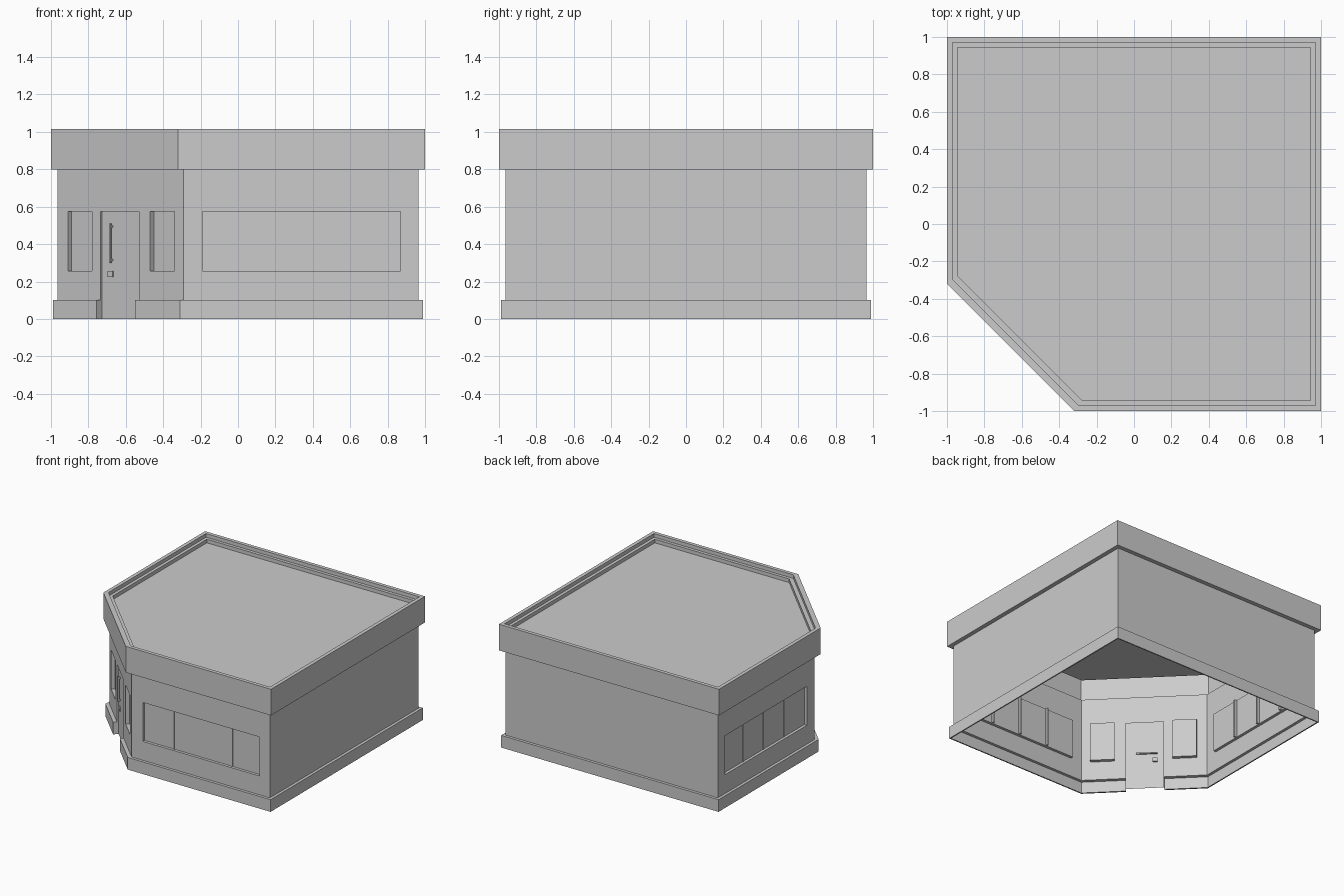
import bpy, bmesh
from mathutils import Vector

cube = bpy.data.objects.get("Cube")
if cube:
    bpy.data.objects.remove(cube)

grey = bpy.data.materials.new("plain_grey")
grey.use_nodes = True
COLOUR = (0.6, 0.6, 0.6, 1)
grey.diffuse_color = COLOUR
grey.node_tree.nodes["Principled BSDF"].inputs["Base Color"].default_value = COLOUR

# Insets from the outermost outline
PLINTH, WALL, DOOR, GLASS = 0.012, 0.035, 0.045, 0.058
ROWS = [0, 0.1, 0.255, 0.575, 0.8]
CHAMFER, FRONT, RIGHT, BACK, LEFT = range(5)


def ring(inset):
    """Corner-cut square footprint, counter-clockwise."""
    r, c = 1 - inset, -0.32 + 0.8 * inset
    return [Vector(p) for p in ((-r, c), (c, -r), (r, -r), (r, r), (-r, r))]


def span(side, inset):
    pts = ring(inset)
    return pts[side], pts[(side + 1) % 5]


def fraction(side, value):
    """Turn an x (or y on the left side) coordinate into a place along the wall."""
    a, b = span(side, WALL)
    axis = 1 if side == LEFT else 0
    return (value - a[axis]) / (b[axis] - a[axis])


def at(side, t, inset, z):
    a, b = span(side, inset)
    if 0 < t < 1:
        p, q = span(side, WALL)
        d = b - a
        t = (p.lerp(q, t) - a).dot(d) / d.length_squared
    x, y = a.lerp(b, t)
    return (x, y, z)


def make(name, polygons, fix_normals=True):
    bm = bmesh.new()
    for poly in polygons:
        bm.faces.new([bm.verts.new(p) for p in poly])
    bmesh.ops.remove_doubles(bm, verts=bm.verts, dist=0.0001)
    if fix_normals:
        bmesh.ops.recalc_face_normals(bm, faces=bm.faces)
    mesh = bpy.data.meshes.new(name)
    bm.to_mesh(mesh)
    bm.free()
    mesh.materials.append(grey)
    obj = bpy.data.objects.new(name, mesh)
    bpy.context.collection.objects.link(obj)


def block(name, side, start, end, insets, heights):
    """Box aligned to one wall."""
    t0, t1 = fraction(side, start), fraction(side, end)
    (o0, o1), (z0, z1) = insets, heights
    lo = [at(side, t, o, z0) for t, o in ((t0, o0), (t1, o0), (t1, o1), (t0, o1))]
    hi = [(x, y, z1) for x, y, z in lo]
    sides = [(lo[i], lo[i - 1], hi[i - 1], hi[i]) for i in range(4)]
    make(name, [lo, hi] + sides)


# Openings along each wall: start, end, kind
openings = {
    CHAMFER: [(-0.91, -0.78, "window"), (-0.735, -0.53, "door"), (-0.47, -0.34, "window")],
    FRONT: [(-0.19, 0.87, "window")],
    LEFT: [(0.87, -0.19, "window")],
}
parts = {"walls": [], "plinth": [], "window_glass": [], "door_leaf": []}


def cell_part(kind, row):
    if kind == "door" and row < 3:
        return "door_leaf", DOOR
    if kind == "window" and row == 2:
        return "window_glass", GLASS
    return ("plinth", PLINTH) if row == 0 else ("walls", WALL)


# Walls as stepped panels, with reveals wherever neighbouring depths differ
for side in range(5):
    cuts, kinds = [0], []
    for start, end, kind in openings.get(side, []):
        cuts += [fraction(side, start), fraction(side, end)]
        kinds += ["", kind]
    cuts.append(1)
    kinds.append("")
    for c, kind in enumerate(kinds):
        t0, t1 = cuts[c], cuts[c + 1]
        for r in range(4):
            z0, z1 = ROWS[r], ROWS[r + 1]
            part, o = cell_part(kind, r)
            parts[part].append([at(side, t0, o, z0), at(side, t1, o, z0),
                                at(side, t1, o, z1), at(side, t0, o, z1)])
            owner = "plinth" if r == 0 else "walls"
            if r < 3:
                n = cell_part(kind, r + 1)[1]
                if n != o:
                    parts[owner].append([at(side, t0, o, z1), at(side, t1, o, z1),
                                         at(side, t1, n, z1), at(side, t0, n, z1)])
            if c + 1 < len(kinds):
                n = cell_part(kinds[c + 1], r)[1]
                if n != o:
                    parts[owner].append([at(side, t1, o, z0), at(side, t1, n, z0),
                                         at(side, t1, n, z1), at(side, t1, o, z1)])
        # Narrow return under the plinth
        if kind != "door":
            n = PLINTH + 0.01
            parts["plinth"].append([at(side, t0, PLINTH, 0), at(side, t0, n, 0),
                                    at(side, t1, n, 0), at(side, t1, PLINTH, 0)])

for name, polygons in parts.items():
    make(name, polygons, name in ("walls", "plinth"))

# Cornice with a stepped parapet, closed by the flat roof
profile = [(WALL, 0.8), (0, 0.8), (0, 1.015), (0.03, 1.015),
           (0.03, 0.985), (0.055, 0.985), (0.055, 0.955)]
cornice = []
for (o0, z0), (o1, z1) in zip(profile, profile[1:]):
    for side in range(5):
        cornice.append([at(side, 0, o0, z0), at(side, 1, o0, z0),
                        at(side, 1, o1, z1), at(side, 0, o1, z1)])
make("cornice", cornice)
inset, height = profile[-1]
make("roof", [[(p.x, p.y, height) for p in ring(inset)]], False)

# Mullions dividing each long window into four panes
for label, side in (("front", FRONT), ("left", LEFT)):
    for i in range(1, 4):
        mid = -0.19 + i * 1.06 / 4
        block(f"{label}_mullion_{i}", side, mid - 0.007, mid + 0.007,
              (0.054, 0.08), (ROWS[2], ROWS[3]))

# Door fittings
block("door_pull", CHAMFER, -0.685, -0.678, (0.03, 0.038), (0.3, 0.51))
for name, z in (("lower", 0.31), ("upper", 0.49)):
    block(f"door_pull_{name}_mount", CHAMFER, -0.685, -0.678, (0.038, DOOR), (z, z + 0.01))
block("door_lock", CHAMFER, -0.7, -0.675, (0.038, 0.055), (0.225, 0.255))
block("door_push_bar", CHAMFER, -0.7, -0.585, (DOOR, 0.055), (0.295, 0.305))
